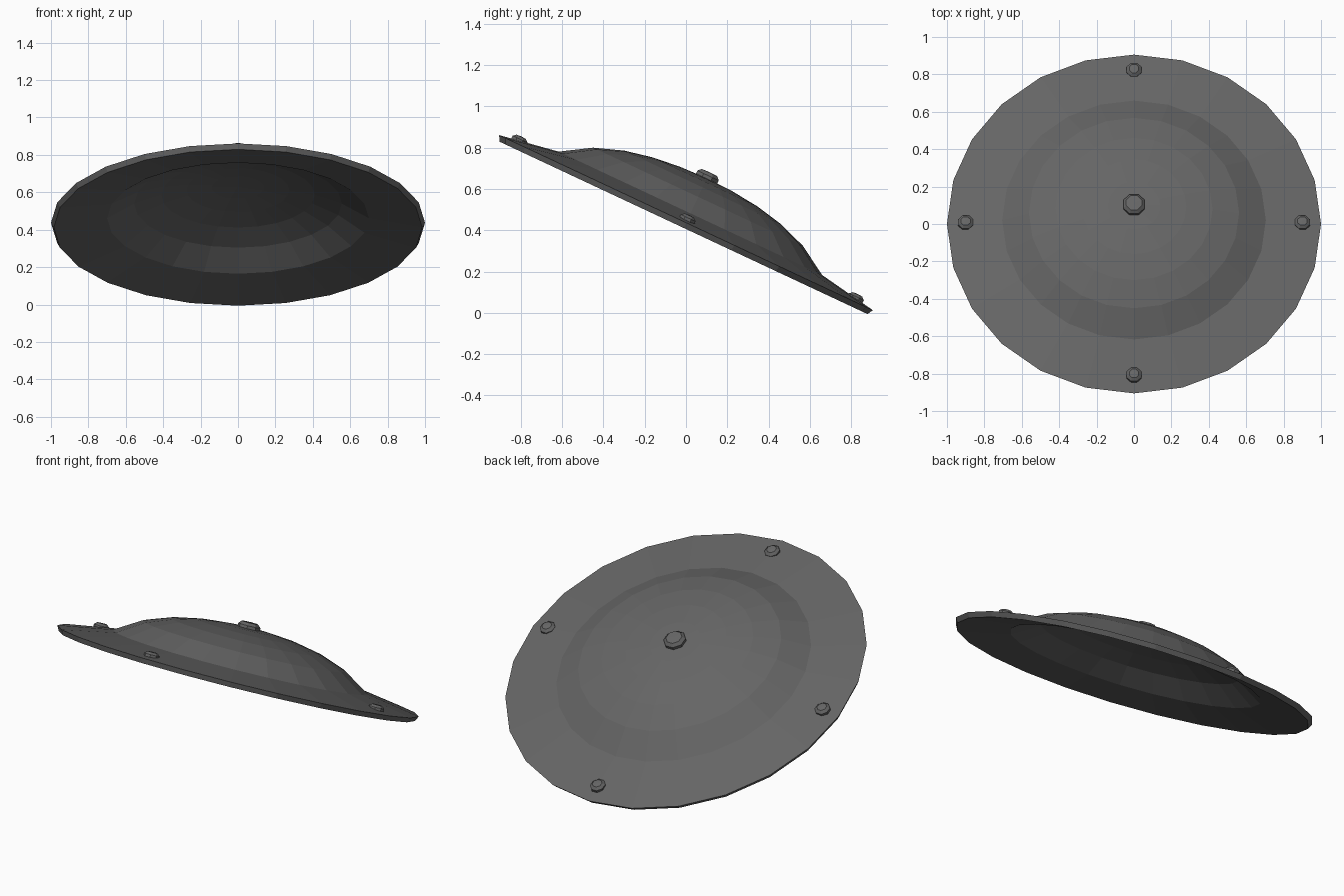
import bpy, bmesh, math
from mathutils import Matrix, Vector

if "Cube" in bpy.data.objects:
    bpy.data.objects.remove(bpy.data.objects["Cube"])

TILT = Matrix.Translation((0, 0, 0.437)) @ Matrix.Rotation(math.radians(-25.1), 4, 'X')

metal = bpy.data.materials.new("dark grey metal")
metal.diffuse_color = (0.13, 0.13, 0.13, 1)
metal.use_nodes = True
metal.node_tree.nodes["Principled BSDF"].inputs["Base Color"].default_value = metal.diffuse_color


def lathe(name, profile, sides, origin=(0, 0, 0), offset=0.0):
    """Turn a list of (radius, height) points around the local z axis."""
    bm = bmesh.new()
    rings = []
    for r, z in profile:
        n = 1 if r == 0 else sides
        rings.append([bm.verts.new((r * math.cos(offset + 2 * math.pi * i / sides),
                                    r * math.sin(offset + 2 * math.pi * i / sides), z))
                      for i in range(n)])
    for a, b in zip(rings, rings[1:]):
        for i in range(sides):
            j = (i + 1) % sides
            quad = [a[i % len(a)], a[j % len(a)], b[j % len(b)], b[i % len(b)]]
            bm.faces.new(list(dict.fromkeys(quad)))
    bmesh.ops.recalc_face_normals(bm, faces=bm.faces)
    bm.transform(TILT @ Matrix.Translation(Vector(origin)))
    mesh = bpy.data.meshes.new(name)
    bm.to_mesh(mesh)
    bm.free()
    mesh.materials.append(metal)
    ob = bpy.data.objects.new(name, mesh)
    bpy.context.collection.objects.link(ob)
    return ob


# Hollow dish: outer dome and brim, then back along the underside
outer = [(0, 0.238), (0.14, 0.233), (0.28, 0.218), (0.42, 0.189),
         (0.562, 0.138), (0.705, 0.05), (1.0, 0.0)]
inner = [(0.985, -0.028), (0.70, 0.027), (0.555, 0.113), (0.41, 0.164),
         (0.275, 0.193), (0.14, 0.208), (0, 0.213)]
lathe("shield_body", outer + inner, 24)

# Centre boss
lathe("centre_boss", [(0, 0.222), (0.062, 0.222), (0.062, 0.252),
                      (0.045, 0.268), (0, 0.270)], 8, offset=math.pi / 8)

# Four rivets around the brim
for k in range(4):
    a = k * math.pi / 2
    lathe("brim_rivet", [(0, 0.0), (0.043, 0.0), (0.043, 0.025),
                         (0.027, 0.038), (0, 0.040)], 8,
          (0.9 * math.cos(a), 0.9 * math.sin(a), 0), math.pi / 8)
